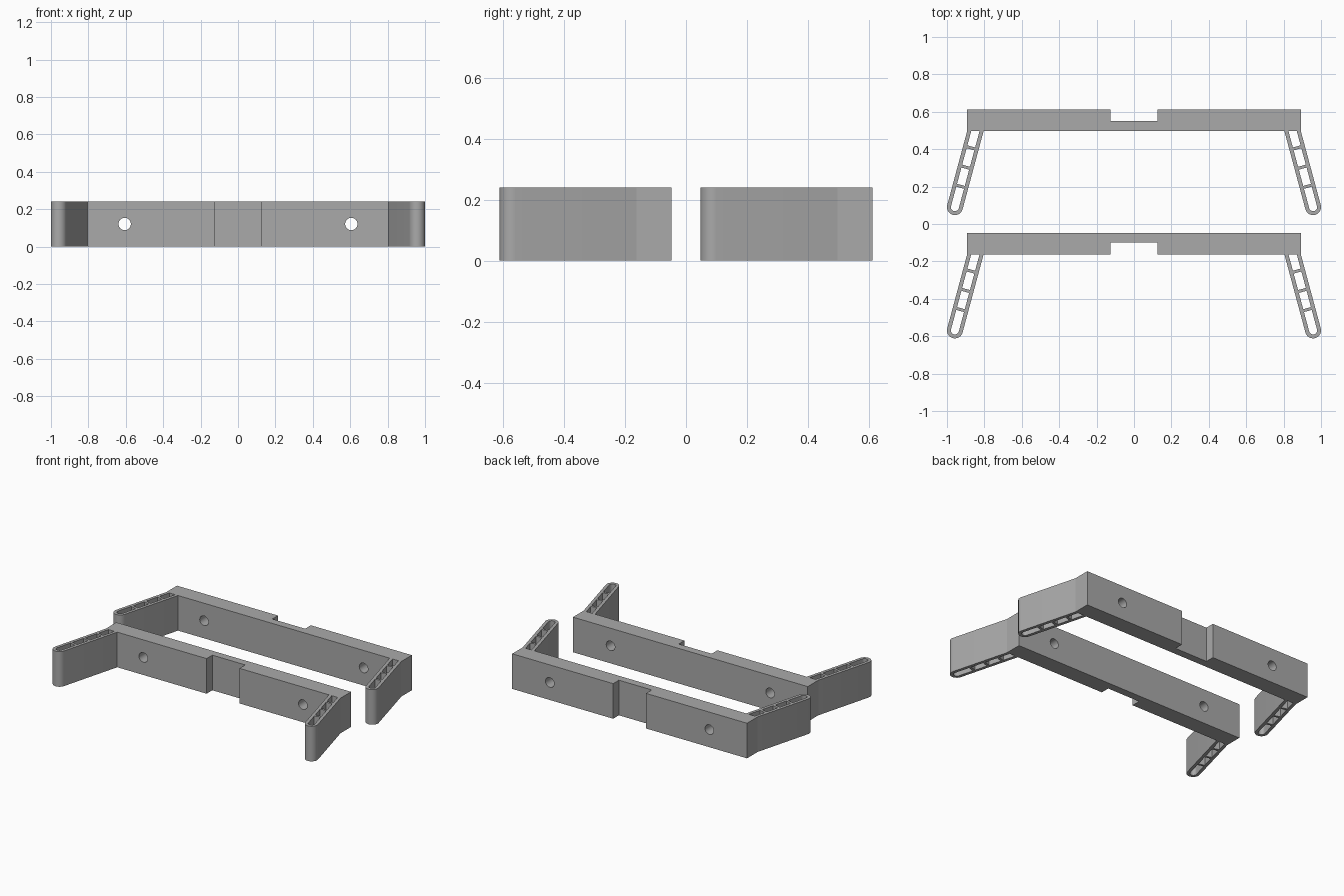
import bpy
import bmesh
from math import cos, sin, pi
from mathutils import Vector

HEIGHT = 0.241
BAR_HALF = 0.892
BAR_DEPTH = 0.115
NOTCH_HALF, NOTCH_DEPTH = 0.125, 0.062
HOLE_X, HOLE_R = 0.606, 0.033
LEG_R, SLOT_R = 0.0425, 0.0215
RIB = 0.016

cube = bpy.data.objects.get("Cube")
if cube:
    bpy.data.objects.remove(cube, do_unlink=True)

grey = bpy.data.materials.new("plain grey")
grey.use_nodes = True
colour = (0.4, 0.4, 0.4, 1)
grey.diffuse_color = colour
grey.node_tree.nodes["Principled BSDF"].inputs["Base Color"].default_value = colour


def prism(name, outline, z0=0.0, z1=HEIGHT):
    """Extrude a flat outline upwards."""
    bm = bmesh.new()
    face = bm.faces.new([bm.verts.new((p[0], p[1], z0)) for p in outline])
    top = bmesh.ops.extrude_face_region(bm, geom=[face])["geom"]
    bmesh.ops.translate(bm, vec=(0, 0, z1 - z0),
                        verts=[v for v in top if isinstance(v, bmesh.types.BMVert)])
    bmesh.ops.recalc_face_normals(bm, faces=bm.faces)
    mesh = bpy.data.meshes.new(name)
    bm.to_mesh(mesh)
    bm.free()
    obj = bpy.data.objects.new(name, mesh)
    bpy.context.collection.objects.link(obj)
    mesh.materials.append(grey)
    return obj


def activate(obj):
    bpy.ops.object.select_all(action='DESELECT')
    obj.select_set(True)
    bpy.context.view_layer.objects.active = obj


def cut(obj, cutters):
    """Subtract each cutter, then discard it."""
    activate(obj)
    for c in cutters:
        mod = obj.modifiers.new("cut", 'BOOLEAN')
        mod.operation, mod.solver, mod.object = 'DIFFERENCE', 'EXACT', c
        bpy.ops.object.modifier_apply(modifier=mod.name)
        bpy.data.objects.remove(c, do_unlink=True)
    activate(obj)
    bpy.ops.object.shade_smooth_by_angle(angle=pi / 6)


def make_bar(name, front, notch_at_back):
    back = front + BAR_DEPTH
    # Notched outline, from the plain face round to the notched one
    plain, notched = (front, back) if notch_at_back else (back, front)
    inner = notched + (-NOTCH_DEPTH if notch_at_back else NOTCH_DEPTH)
    half = [(BAR_HALF, plain), (BAR_HALF, notched), (NOTCH_HALF, notched), (NOTCH_HALF, inner)]
    bar = prism(name, half + [(-x, y) for x, y in reversed(half)])
    # Screw holes
    drills = []
    for x in (-HOLE_X, HOLE_X):
        bpy.ops.mesh.primitive_cylinder_add(
            vertices=32, radius=HOLE_R, depth=0.4, rotation=(pi / 2, 0, 0),
            location=(x, (front + back) / 2, HEIGHT / 2))
        drills.append(bpy.context.object)
    cut(bar, drills)


def make_leg(name, root_y, side):
    root = Vector((0.848, root_y))
    tip = Vector((1 - LEG_R, root_y - 0.407))
    length = (tip - root).length
    along = (tip - root).normalized()
    across = Vector((-along.y, along.x))
    slant = along.x / -along.y

    def point(t, s):
        p = root + along * t + across * s
        return (p.x * side, p.y)

    def at_root(s, y_off=0.0):
        # Point on the bar's face, so the leg meets it flush
        return ((root.x + s / -along.y - slant * y_off) * side, root_y + y_off)

    def rounded(r):
        steps = 16
        return [point(length + r * sin(pi * i / steps), r * cos(pi * i / steps))
                for i in range(steps + 1)]

    leg = prism(name, [at_root(LEG_R)] + rounded(LEG_R) + [at_root(-LEG_R)])

    # Through slots between the ribs, the last with a round end
    ribs = [0.093, 0.2, 0.306]
    h, g = SLOT_R, RIB / 2
    outlines = [[at_root(h, 0.01), point(ribs[0] - g, h), point(ribs[0] - g, -h), at_root(-h, 0.01)]]
    for a, b in zip(ribs, ribs[1:]):
        outlines.append([point(a + g, h), point(b - g, h), point(b - g, -h), point(a + g, -h)])
    outlines.append([point(ribs[-1] + g, h)] + rounded(h) + [point(ribs[-1] + g, -h)])
    cut(leg, [prism("slot_cutter", o, -0.05, HEIGHT + 0.05) for o in outlines])


for place, front, notch_at_back in (("rear", 0.497, True), ("front", -0.162, False)):
    make_bar(place + "_bar", front, notch_at_back)
    make_leg(place + "_left_leg", front, 1)
    make_leg(place + "_right_leg", front, -1)
